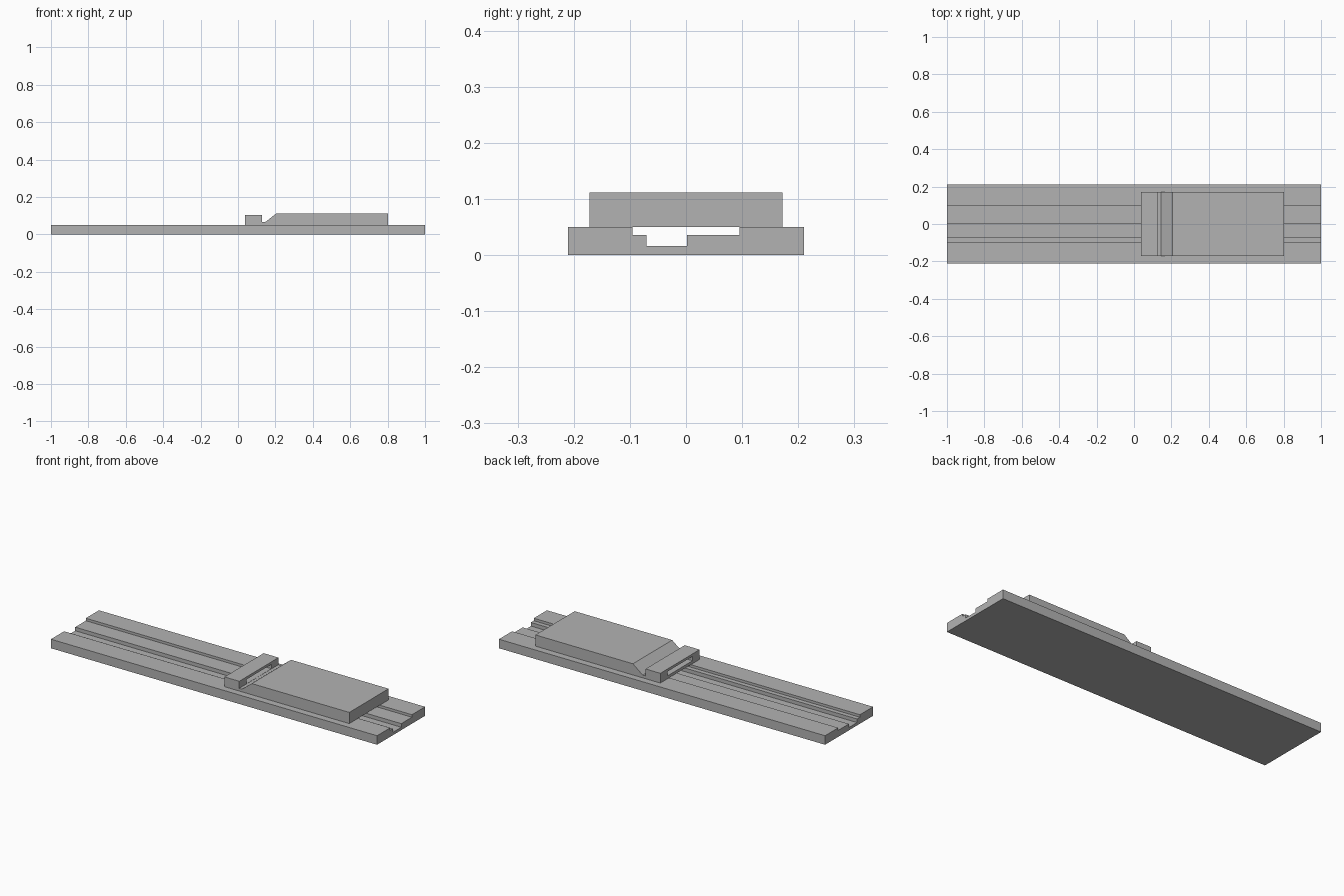
import bpy
import bmesh
from mathutils import Vector

cube = bpy.data.objects.get("Cube")
if cube:
    bpy.data.objects.remove(cube, do_unlink=True)

grey = bpy.data.materials.new("plain grey")
grey.use_nodes = True
colour = (0.45, 0.45, 0.45, 1)
grey.diffuse_color = colour
grey.node_tree.nodes["Principled BSDF"].inputs["Base Color"].default_value = colour


def extrude_profile(name, points, place, start, end):
    """Extrude a closed 2D outline; place(u, v, w) maps it into space."""
    bm = bmesh.new()
    face = bm.faces.new([bm.verts.new(place(u, v, start)) for u, v in points])
    grown = bmesh.ops.extrude_face_region(bm, geom=[face])
    verts = [g for g in grown["geom"] if isinstance(g, bmesh.types.BMVert)]
    shift = Vector(place(0, 0, end)) - Vector(place(0, 0, start))
    bmesh.ops.translate(bm, verts=verts, vec=shift)
    bmesh.ops.recalc_face_normals(bm, faces=bm.faces)
    mesh = bpy.data.meshes.new(name)
    bm.to_mesh(mesh)
    bm.free()
    mesh.materials.append(grey)
    obj = bpy.data.objects.new(name, mesh)
    bpy.context.collection.objects.link(obj)
    return obj


def along_x(u, v, w):
    return (w, u, v)


def along_y(u, v, w):
    return (u, w, v)


# Long rail with a stepped channel
rail = [(-0.21, 0), (0.21, 0), (0.21, 0.05), (0.095, 0.05), (0.095, 0.036),
        (0.002, 0.036), (0.002, 0.016), (-0.07, 0.016), (-0.07, 0.036),
        (-0.095, 0.036), (-0.095, 0.05), (-0.21, 0.05)]
extrude_profile("rail", rail, along_x, -1, 1)

# Sliding block with a notch and a ramp behind the front bar
slider = [(0.037, 0.05), (0.803, 0.05), (0.803, 0.112), (0.205, 0.112),
          (0.145, 0.065), (0.128, 0.065), (0.128, 0.104), (0.037, 0.104)]
block = extrude_profile("slider_block", slider, along_y, -0.172, 0.172)

# Slot through the bar, level with the notch floor
slot = [(-0.11, 0.066), (0.11, 0.066), (0.11, 0.09), (-0.11, 0.09)]
cutter = extrude_profile("slot_cutter", slot, along_x, 0.02, 0.135)
cutter.hide_render = True
cutter.hide_viewport = True
cut = block.modifiers.new("slot", 'BOOLEAN')
cut.operation = 'DIFFERENCE'
cut.solver = 'EXACT'
cut.object = cutter
